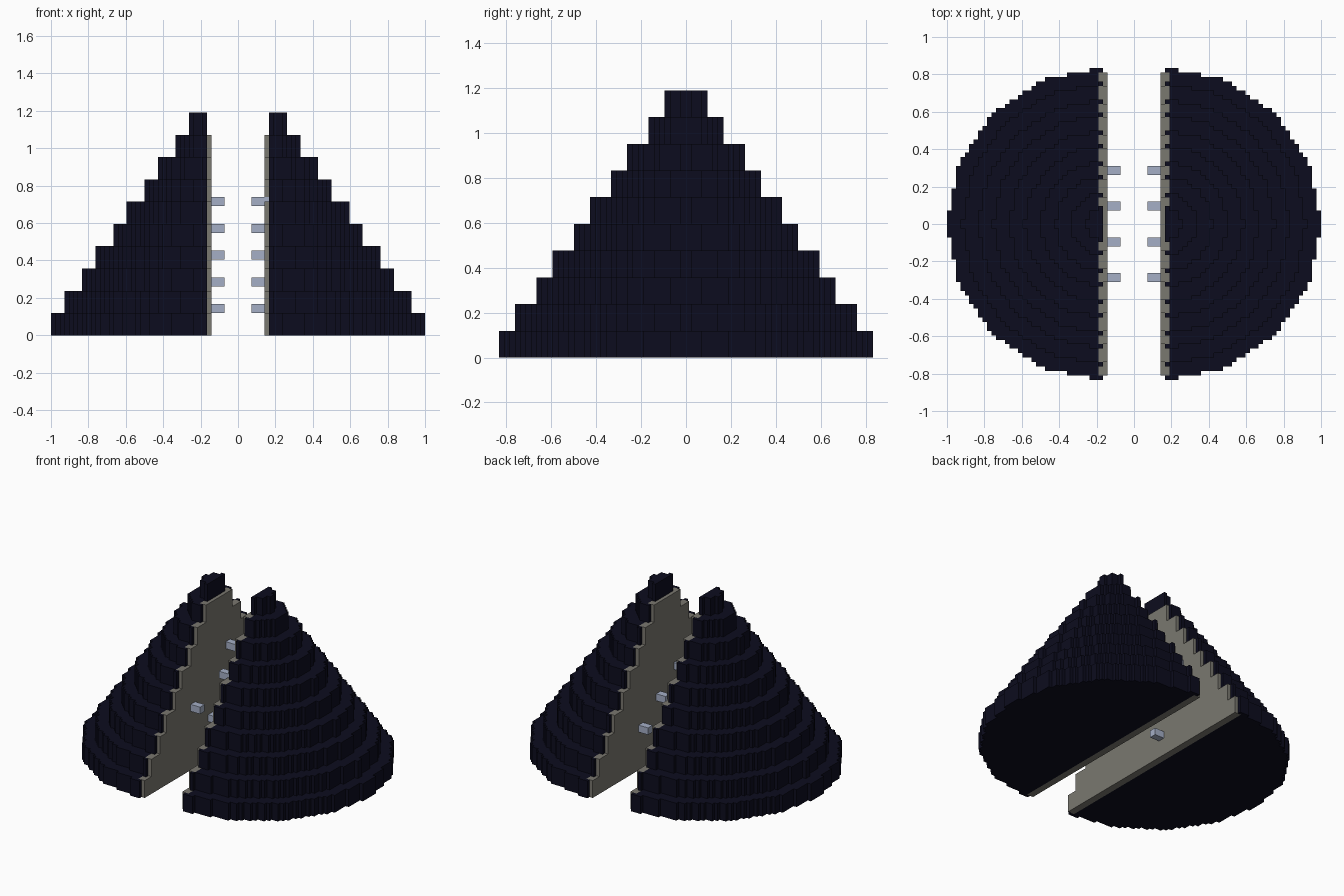
import bpy, bmesh, math

if "Cube" in bpy.data.objects:
    bpy.data.objects.remove(bpy.data.objects["Cube"])

U = 1 / 42          # one grid cell
GAP = 7             # cells from the centre to each half's flat side
LAYERS, LAYER_H = 10, 5


def material(name, rgb):
    m = bpy.data.materials.new(name)
    m.diffuse_color = (*rgb, 1)
    m.use_nodes = True
    m.node_tree.nodes["Principled BSDF"].inputs["Base Color"].default_value = m.diffuse_color
    return m


NAVY = material("dark_navy", (0.0037, 0.0037, 0.013))
STONE = material("warm_grey", (0.195, 0.188, 0.162))
STEEL = material("pale_blue_grey", (0.376, 0.43, 0.565))


def inside(x, y, radius):
    """True if a cell centre lies in a sixteen-sided polygon."""
    limit = radius * math.cos(math.pi / 16)
    return all(x * math.cos(a) + y * math.sin(a) <= limit
               for a in [(k + 0.5) * math.pi / 8 for k in range(4)])


def prism(bm, outline, z0, z1):
    """Extrude an outline given in cells from z0 to z1."""
    clean = [p for i, p in enumerate(outline) if p != outline[i - 1]]
    face = bm.faces.new([bm.verts.new((x * U, y * U, z0 * U)) for x, y in clean])
    top = bmesh.ops.extrude_face_region(bm, geom=[face])["geom"]
    bmesh.ops.translate(bm, vec=(0, 0, (z1 - z0) * U),
                        verts=[g for g in top if isinstance(g, bmesh.types.BMVert)])


def box(bm, x0, x1, y0, y1, z0, z1):
    prism(bm, [(x0, y0), (x1, y0), (x1, y1), (x0, y1)], z0, z1)


def finish(bm, name, mat):
    bmesh.ops.recalc_face_normals(bm, faces=bm.faces)
    mesh = bpy.data.meshes.new(name)
    bm.to_mesh(mesh)
    bm.free()
    mesh.materials.append(mat)
    bpy.context.collection.objects.link(bpy.data.objects.new(name, mesh))


for side, s, first in (("left", -1, 2), ("right", 1, 0)):
    shell, lining, pegs = bmesh.new(), bmesh.new(), bmesh.new()

    for k in range(LAYERS):
        radius = 35 - 3.5 * k
        r = math.ceil(radius)
        z0, z1 = k * LAYER_H, (k + 1) * LAYER_H

        # stepped half-round layer
        heights = [sum(inside(i + 0.5, j + 0.5, radius + 0.11) for j in range(r))
                   for i in range(r)]
        upper = []
        for i, h in enumerate(heights):
            if h:
                upper += [(GAP + i, h), (GAP + i + 1, h)]
        outline = upper + [(x, -y) for x, y in reversed(upper)]

        # lining slab recessed one cell into the layer
        if k < LAYERS - 1:
            e = r - 1
            outline += [(GAP, -e), (GAP + 1, -e), (GAP + 1, e), (GAP, e)]
            box(lining, s * (GAP - 1), s * (GAP + 1), -e, e, z0, z1)
        prism(shell, [(s * x, y) for x, y in outline], z0, z1)

    # pegs climbing the inner wall on a diagonal
    for k in range(5):
        y = -12 + 8 * ((first - k) % 4)
        box(pegs, s * 3, s * 7, y - 1.02, y + 1.02, 5 + 6 * k, 7 + 6 * k)

    finish(shell, side + "_cone_half", NAVY)
    finish(lining, side + "_inner_wall", STONE)
    finish(pegs, side + "_pegs", STEEL)
